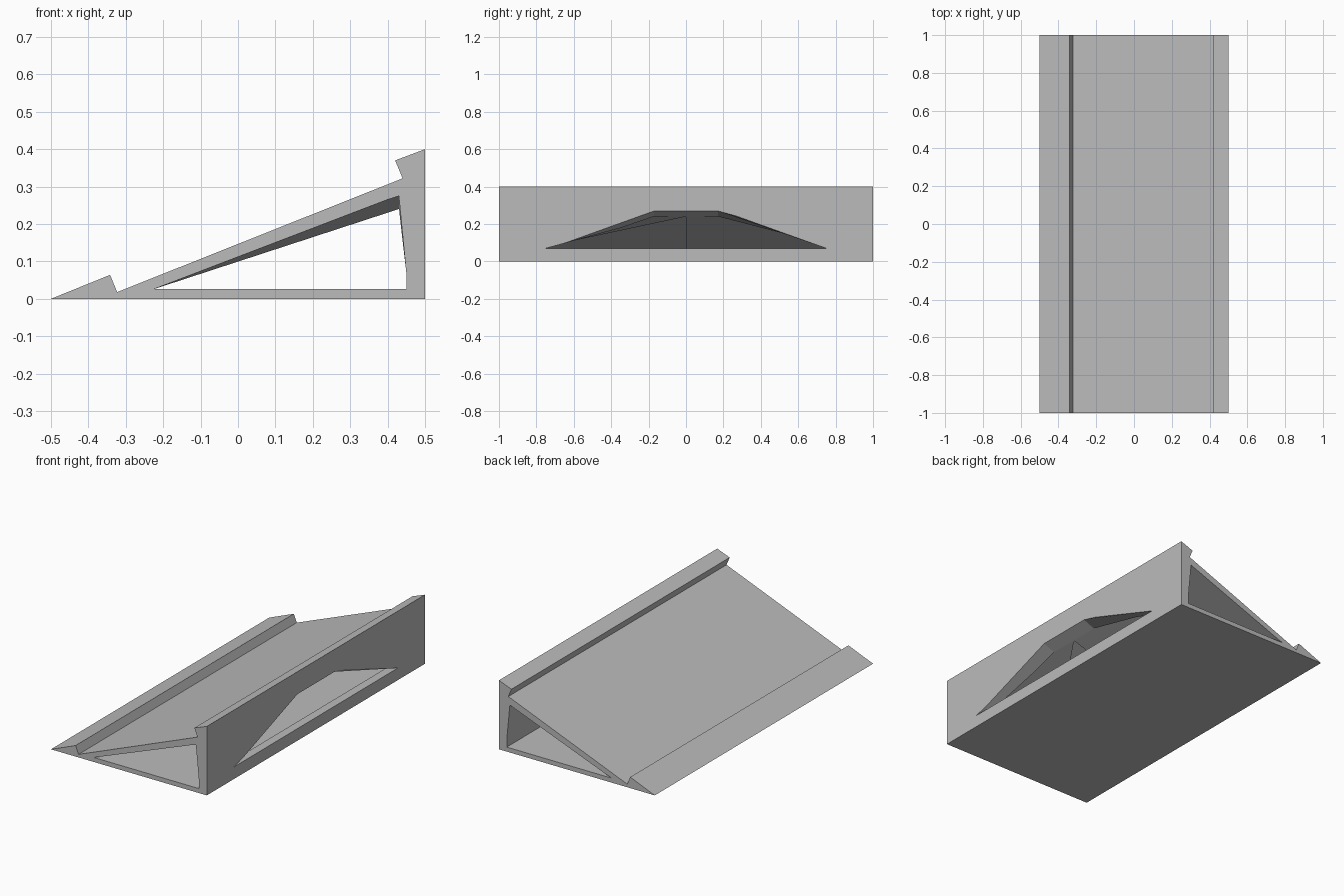
import bpy
import bmesh

cube = bpy.data.objects.get("Cube")
if cube:
    bpy.data.objects.remove(cube, do_unlink=True)

grey = bpy.data.materials.new("plain grey")
grey.use_nodes = True
colour = (0.5, 0.5, 0.5, 1)
grey.diffuse_color = colour
grey.node_tree.nodes["Principled BSDF"].inputs["Base Color"].default_value = colour


def loft(name, rings):
    """Solid through matching closed rings of points, capped at both ends."""
    bm = bmesh.new()
    loops = [[bm.verts.new(p) for p in ring] for ring in rings]
    n = len(loops[0])
    for a, b in zip(loops, loops[1:]):
        for i in range(n):
            j = (i + 1) % n
            bm.faces.new((a[i], a[j], b[j], b[i]))
    bm.faces.new(loops[0])
    bm.faces.new(loops[-1])
    bmesh.ops.recalc_face_normals(bm, faces=bm.faces)
    mesh = bpy.data.meshes.new(name)
    bm.to_mesh(mesh)
    bm.free()
    mesh.materials.append(grey)
    obj = bpy.data.objects.new(name, mesh)
    bpy.context.collection.objects.link(obj)
    return obj


def cut(target, cutter):
    cutter.hide_render = True
    mod = target.modifiers.new(cutter.name, "BOOLEAN")
    mod.operation = "DIFFERENCE"
    mod.solver = "EXACT"
    mod.object = cutter
    bpy.context.view_layer.objects.active = target
    bpy.ops.object.modifier_apply(modifier=mod.name)
    bpy.data.objects.remove(cutter, do_unlink=True)


# Wedge body with a front stop and a rear lip
profile = [(-0.5, 0), (0.5, 0), (0.5, 0.4), (0.42, 0.37),
           (0.44, 0.322), (-0.323, 0.018), (-0.342, 0.064)]
wedge = loft("wedge_stand", [[(x, y, z) for x, z in profile] for y in (-1, 1)])


# Lengthwise tunnel whose ceiling dips towards the middle
def tunnel_ring(y):
    top = 0.24 + 0.035 * abs(y)
    return [(-0.225, y, 0.026), (0.45, y, 0.026), (0.45, y, 0.07), (0.43, y, top)]


cut(wedge, loft("tunnel_cutter", [tunnel_ring(y) for y in (-1.05, 0, 1.05)]))


# Tapered opening through the tall wall
def window_ring(x):
    top = 0.27 + 0.42 * (x - 0.5)
    return [(x, -0.75, 0.07), (x, 0.75, 0.07), (x, 0.17, top), (x, -0.17, top)]


cut(wedge, loft("window_cutter", [window_ring(x) for x in (0.4, 0.52)]))
